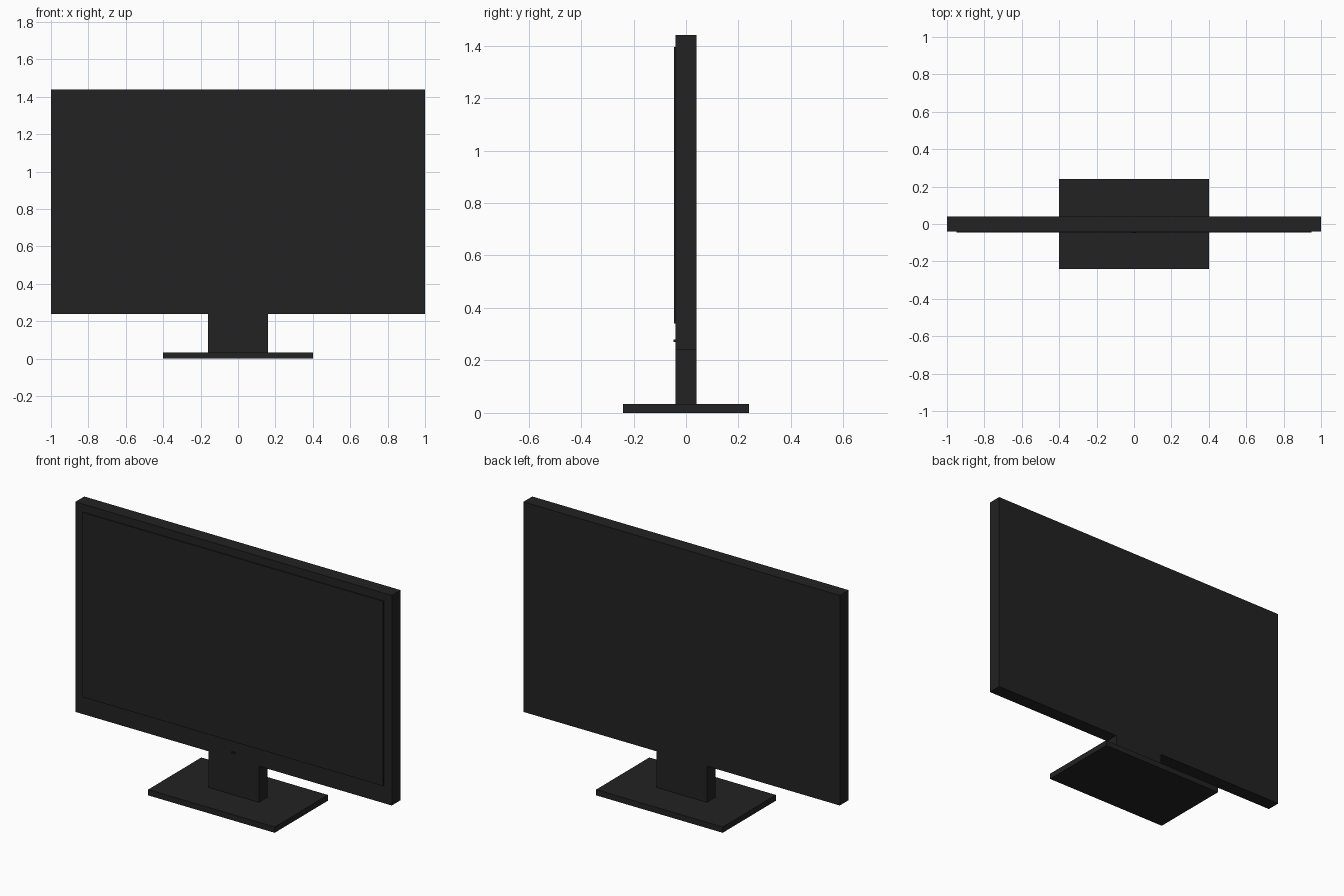
import bpy

if "Cube" in bpy.data.objects:
    bpy.data.objects.remove(bpy.data.objects["Cube"])

dark = bpy.data.materials.new("dark_plastic")
dark.diffuse_color = (0.016, 0.016, 0.016, 1)
dark.use_nodes = True
dark.node_tree.nodes["Principled BSDF"].inputs["Base Color"].default_value = dark.diffuse_color


def box(name, x, y, z):
    """Box spanning the given (min, max) ranges."""
    spans = (x, y, z)
    bpy.ops.mesh.primitive_cube_add(size=1, location=[(a + b) / 2 for a, b in spans])
    ob = bpy.context.object
    ob.name = name
    ob.scale = [b - a for a, b in spans]
    bpy.ops.object.transform_apply(location=False, rotation=False, scale=True)
    ob.data.materials.append(dark)
    return ob


# Stand: flat foot and upright neck
box("stand_base", (-0.4, 0.4), (-0.24, 0.24), (0, 0.033))
box("stand_neck", (-0.16, 0.16), (-0.04, 0.04), (0.033, 0.24))

# Housing with the screen standing slightly proud of the front
box("housing", (-1, 1), (-0.04, 0.04), (0.24, 1.44))
box("screen", (-0.95, 0.95), (-0.046, -0.03), (0.34, 1.395))

# Small power button on the lower bezel
box("power_button", (-0.01, 0.01), (-0.048, -0.03), (0.271, 0.279))
